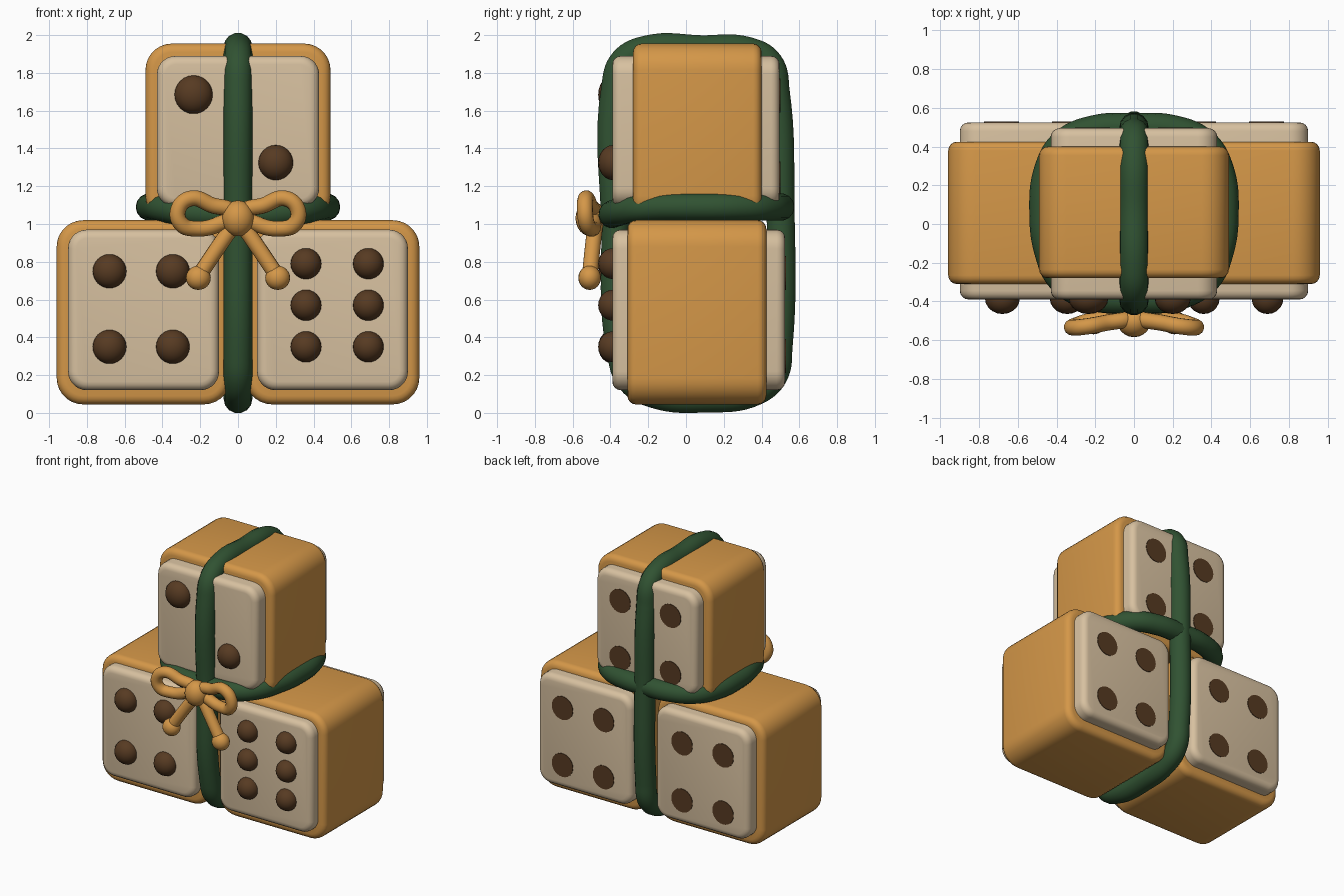
import bpy, bmesh, math
from mathutils import Matrix

if "Cube" in bpy.data.objects:
    bpy.data.objects.remove(bpy.data.objects["Cube"])


def material(name, rgb):
    m = bpy.data.materials.new(name)
    m.diffuse_color = (*rgb, 1)
    m.use_nodes = True
    m.node_tree.nodes["Principled BSDF"].inputs["Base Color"].default_value = m.diffuse_color
    return m


ORANGE = material("orange", (0.66, 0.31, 0.065))
CREAM = material("cream", (0.68, 0.53, 0.35))
GREEN = material("dark green", (0.030, 0.085, 0.032))
BROWN = material("dark brown", (0.095, 0.043, 0.016))


def finish(name, bm, mat):
    me = bpy.data.meshes.new(name)
    bmesh.ops.recalc_face_normals(bm, faces=bm.faces)
    bm.to_mesh(me)
    bm.free()
    ob = bpy.data.objects.new(name, me)
    bpy.context.collection.objects.link(ob)
    me.materials.append(mat)
    for p in me.polygons:
        p.use_smooth = True
    return ob


def rounded_box(name, x, y, z, corner, edge, mat):
    """Box from (min, max) ranges: large corner radius in x-z, small edge radius at front and back."""
    bm = bmesh.new()
    bmesh.ops.create_cube(bm, size=1)
    bmesh.ops.scale(bm, vec=(x[1] - x[0], y[1] - y[0], z[1] - z[0]), verts=bm.verts)
    bmesh.ops.translate(bm, vec=[(r[0] + r[1]) / 2 for r in (x, y, z)], verts=bm.verts)
    long_edges = [e for e in bm.edges if abs(e.verts[0].co.y - e.verts[1].co.y) > 0.1]
    bmesh.ops.bevel(bm, geom=long_edges, offset=corner, segments=7, profile=0.5, affect='EDGES')
    rims = [e for e in bm.edges if abs(e.verts[0].co.y - e.verts[1].co.y) < 0.001
            and min(abs(e.verts[0].co.y - v) for v in y) < 0.001]
    bmesh.ops.bevel(bm, geom=rims, offset=edge, segments=4, profile=0.5, affect='EDGES')
    return finish(name, bm, mat)


def ball(name, pos, radii, mat):
    bm = bmesh.new()
    bmesh.ops.create_uvsphere(bm, u_segments=20, v_segments=12, radius=1)
    bmesh.ops.transform(bm, matrix=Matrix.Translation(pos) @ Matrix.Diagonal((*radii, 1)), verts=bm.verts)
    return finish(name, bm, mat)


def disc(name, pos, r, mat):
    bm = bmesh.new()
    bmesh.ops.create_cone(bm, cap_ends=True, segments=24, radius1=r, radius2=r, depth=0.008)
    bmesh.ops.transform(bm, matrix=Matrix.Translation(pos) @ Matrix.Rotation(math.pi / 2, 4, 'X'), verts=bm.verts)
    ob = finish(name, bm, mat)
    for p in ob.data.polygons:
        p.use_smooth = False
    return ob


def tube(name, points, radius, mat, closed=True):
    cu = bpy.data.curves.new(name, 'CURVE')
    cu.dimensions = '3D'
    cu.bevel_depth = radius
    cu.bevel_resolution = 5
    cu.resolution_u = 8
    cu.use_fill_caps = True
    sp = cu.splines.new('BEZIER')
    sp.bezier_points.add(len(points) - 1)
    sp.use_cyclic_u = closed
    for bp, p in zip(sp.bezier_points, points):
        bp.co = p
        bp.handle_left_type = bp.handle_right_type = 'AUTO'
    ob = bpy.data.objects.new(name, cu)
    bpy.context.collection.objects.link(ob)
    cu.materials.append(mat)
    bpy.ops.object.select_all(action='DESELECT')
    ob.select_set(True)
    bpy.context.view_layer.objects.active = ob
    bpy.ops.object.convert(target='MESH')
    return ob


# Three stacked blocks with raised cream panels front and back
for side, s in (("left", -1), ("right", 1)):
    rounded_box(f"{side}_block", sorted((s * 0.04, s * 0.96)), (-0.31, 0.425), (0.045, 1.02), 0.14, 0.045, ORANGE)
    rounded_box(f"{side}_panel", sorted((s * 0.10, s * 0.90)), (-0.39, 0.525), (0.12, 0.97), 0.10, 0.045, CREAM)
rounded_box("top_block", (-0.49, 0.49), (-0.28, 0.40), (1.01, 1.955), 0.14, 0.045, ORANGE)
rounded_box("top_panel", (-0.43, 0.43), (-0.39, 0.495), (1.09, 1.89), 0.10, 0.045, CREAM)

# Raised front pips: (x, z, radius)
pips = [(x, z, 0.09) for x in (-0.68, -0.345) for z in (0.35, 0.75)]
pips += [(x, z, 0.082) for x in (0.36, 0.69) for z in (0.35, 0.57, 0.79)]
pips += [(-0.235, 1.685, 0.102), (0.20, 1.325, 0.093)]
for i, (x, z, r) in enumerate(pips):
    ball(f"front_pip_{i}", (x, -0.385, z), (r, 0.08, r), BROWN)

# Flat back pips, four on every block
for cx, dx, cz, y in ((-0.51, 0.175, 0.52, 0.525), (0.51, 0.175, 0.52, 0.525), (0, 0.215, 1.46, 0.495)):
    for sx in (-1, 1):
        for sz in (-1, 1):
            disc("back_pip", (cx + sx * dx, y, cz + sz * 0.22), 0.09, BROWN)

# Green ribbon: upright loop
upright = [(-0.375, 1.72), (-0.33, 1.86), (-0.20, 1.925), (0.08, 1.925), (0.33, 1.915),
           (0.44, 1.85), (0.475, 1.70), (0.50, 1.10), (0.49, 0.35), (0.465, 0.20), (0.37, 0.115),
           (0.10, 0.076), (-0.17, 0.10), (-0.29, 0.17), (-0.345, 0.32), (-0.375, 1.0)]
tube("upright_ribbon", [(0, y, z) for y, z in upright], 0.076, GREEN)

# Green ribbon: level loop, dipping slightly at the front
half = [(0.20, 0.49, 1.09), (0.36, 0.42, 1.09), (0.44, 0.29, 1.09), (0.468, 0.05, 1.09),
        (0.44, -0.15, 1.09), (0.38, -0.28, 1.08), (0.25, -0.365, 1.06)]
level = [(0, 0.50, 1.09)] + half + [(0, -0.39, 1.05)] + [(-x, y, z) for x, y, z in reversed(half)]
tube("level_ribbon", level, 0.073, GREEN)

# Orange bow: knot, two loops, two tails with ball ends
ball("bow_knot", (0, -0.505, 1.03), (0.085, 0.08, 0.095), ORANGE)
for side, s in (("left", -1), ("right", 1)):
    loop = [(0.03, -0.49, 1.05), (0.14, -0.51, 1.10), (0.25, -0.53, 1.135), (0.315, -0.535, 1.08),
            (0.30, -0.525, 1.00), (0.22, -0.50, 0.975), (0.10, -0.49, 1.00)]
    tube(f"{side}_bow_loop", [(s * x, y, z) for x, y, z in loop], 0.042, ORANGE)
    tail = [(0.02, -0.48, 1.00), (0.11, -0.495, 0.87), (0.21, -0.51, 0.72)]
    tube(f"{side}_bow_tail", [(s * x, y, z) for x, y, z in tail], 0.042, ORANGE, closed=False)
    ball(f"{side}_tail_end", (s * 0.21, -0.51, 0.715), (0.066, 0.06, 0.064), ORANGE)
